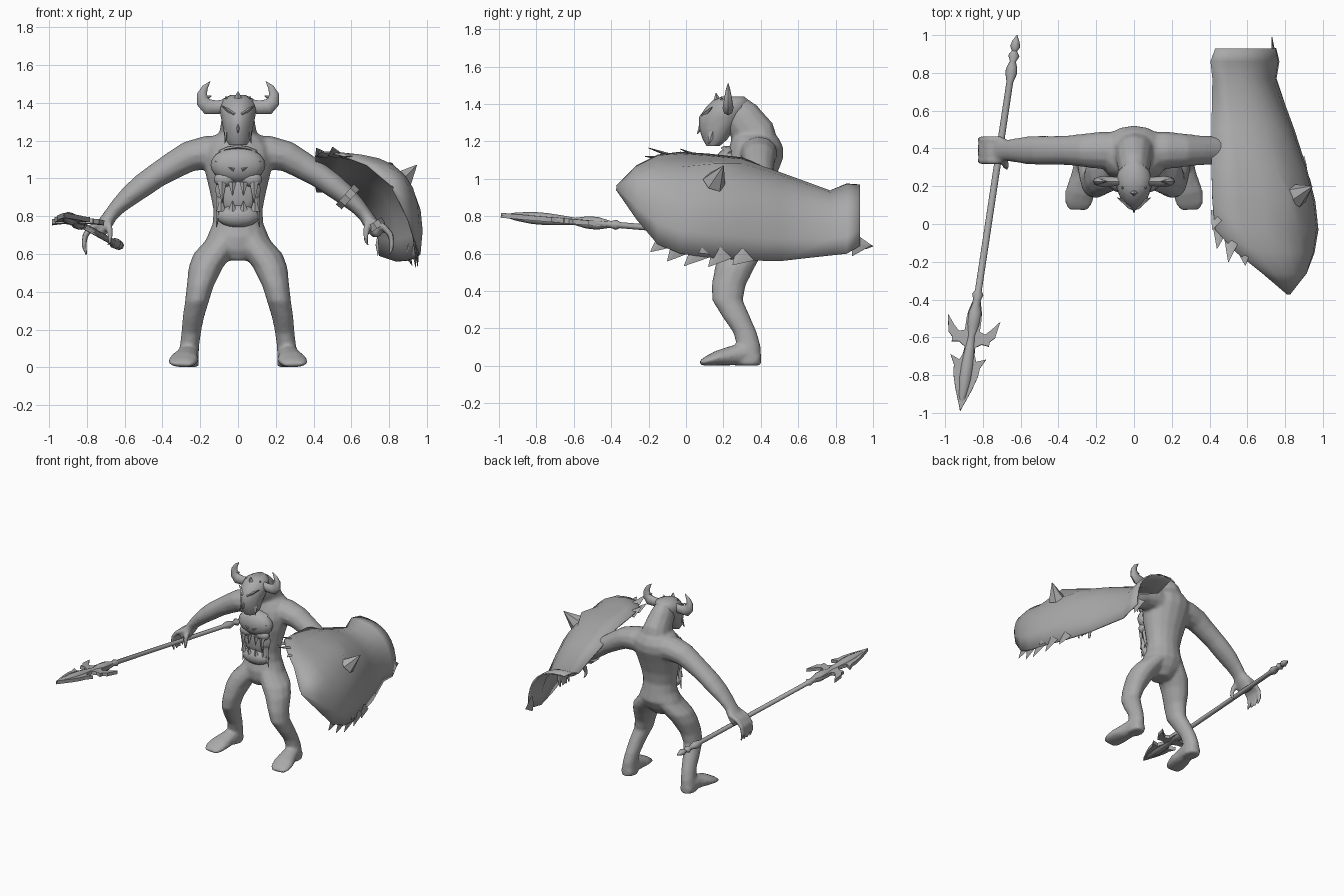
import bpy, bmesh, math
from mathutils import Vector

grey = bpy.data.materials.new("stone grey")
grey.diffuse_color = (0.4, 0.4, 0.4, 1)


def finish(name, bm, angle=50):
    bmesh.ops.recalc_face_normals(bm, faces=bm.faces)
    me = bpy.data.meshes.new(name)
    bm.to_mesh(me)
    bm.free()
    me.materials.append(grey)
    ob = bpy.data.objects.new(name, me)
    bpy.context.collection.objects.link(ob)
    bpy.ops.object.select_all(action='DESELECT')
    ob.select_set(True)
    bpy.context.view_layer.objects.active = ob
    bpy.ops.object.shade_smooth_by_angle(angle=math.radians(angle))
    return ob


def loft(name, rings, sides=12, flat=False, ref=(0, 1, 0), angle=50):
    """Tube through rings (x, y, z, a, b); flat keeps every ring horizontal."""
    bm = bmesh.new()
    pts = [Vector(r[:3]) for r in rings]
    loops = []
    for i, r in enumerate(rings):
        t = Vector((0, 0, 1)) if flat else (pts[min(i + 1, len(pts) - 1)] - pts[max(i - 1, 0)]).normalized()
        u = Vector((1, 0, 0) if flat else ref)
        u = (u - t * u.dot(t)).normalized()
        v = t.cross(u)
        loops.append([bm.verts.new(pts[i] + u * r[3] * math.cos(k * math.tau / sides)
                                   + v * r[4] * math.sin(k * math.tau / sides)) for k in range(sides)])
    for p, q in zip(loops, loops[1:]):
        for k in range(sides):
            n = (k + 1) % sides
            bm.faces.new((p[k], p[n], q[n], q[k]))
    bm.faces.new(loops[0])
    bm.faces.new(loops[-1])
    return finish(name, bm, angle)


def spike(name, base, tip, a, b, sides=4, ref=(0, 1, 0)):
    loft(name, [(*base, a, b), (*tip, 0.002, 0.002)], sides, ref=ref)


def blob(name, loc, size, seg=12, rings=8):
    bm = bmesh.new()
    bmesh.ops.create_uvsphere(bm, u_segments=seg, v_segments=rings, radius=1)
    for v in bm.verts:
        v.co = Vector([c * s + l for c, s, l in zip(v.co, size, loc)])
    finish(name, bm, 60)


# Torso with hunched back, and neck
skin = []
torso = [(.565, .30, .06, .07), (.62, .31, .14, .11), (.69, .325, .165, .13), (.76, .33, .135, .115),
         (.83, .33, .13, .105), (.92, .335, .148, .115), (1.02, .345, .172, .14), (1.11, .365, .19, .155),
         (1.17, .375, .185, .145), (1.22, .37, .135, .125), (1.25, .36, .08, .08)]
skin.append(loft("torso", [(0, y, z, a, b) for z, y, a, b in torso], 16, True))
skin.append(loft("neck", [(0, .41, 1.13, .14, .1), (0, .365, 1.24, .1, .115), (0, .295, 1.33, .085, .105),
                          (0, .25, 1.38, .07, .085)], ref=(1, 0, 0)))

# Head, narrowing towards the face
head = [(1.175, .145, .05, .035), (1.21, .155, .075, .065), (1.27, .165, .082, .095), (1.33, .19, .092, .12),
        (1.38, .22, .097, .115), (1.42, .24, .08, .095), (1.44, .25, .04, .06)]
face = loft("head", [(0, y, z, a, b) for z, y, a, b in head], 12, True)
for v in face.data.vertices:
    v.co.x *= 1 - max(0, .18 - v.co.y) * 2.5
spike("nose", (0, .10, 1.31), (0, .06, 1.24), .02, .025, 4, (1, 0, 0))
spike("crest", (0, .17, 1.40), (0, .16, 1.458), .035, .03, 4, (1, 0, 0))

for s in (-1, 1):
    side = "right" if s < 0 else "left"
    # Face details and curled horns
    spike(side + "_brow", (s * .015, .095, 1.335), (s * .09, .14, 1.385), .02, .016)
    spike(side + "_cheek", (s * .055, .15, 1.27), (s * .07, .12, 1.185), .03, .015)
    spike(side + "_crown", (s * .05, .2, 1.39), (s * .065, .19, 1.435), .03, .02)
    horn = [(.06, 1.385, .035), (.11, 1.375, .036), (.16, 1.378, .042), (.185, 1.405, .036),
            (.19, 1.445, .026), (.175, 1.48, .016), (.148, 1.512, .002)]
    loft(side + "_horn", [(s * x, .225, z, r * .7, r) for x, z, r in horn], 8)
    spike(side + "_horn_barb", (s * .185, .225, 1.42), (s * .14, .225, 1.435), .018, .02)

    # Legs bent at the knee
    leg = [(.055, .325, .72, .08, .105), (.085, .312, .66, .098, .118), (.13, .29, .60, .107, .118),
           (.17, .262, .53, .092, .108), (.2, .228, .43, .072, .092), (.217, .222, .35, .064, .083),
           (.237, .27, .26, .057, .075), (.248, .315, .18, .052, .064), (.257, .335, .11, .052, .064),
           (.262, .335, .05, .055, .068), (.262, .335, .002, .056, .07)]
    skin.append(loft(side + "_leg", [(s * r[0], *r[1:]) for r in leg], 12, True))
    foot = [(.262, .39, .03, .045, .028), (.262, .32, .068, .057, .066), (.272, .25, .055, .064, .055),
            (.285, .17, .042, .08, .042), (.296, .11, .026, .076, .026), (.298, .076, .014, .055, .014)]
    skin.append(loft(side + "_foot", [(s * r[0], *r[1:]) for r in foot], 10, ref=(1, 0, 0)))

    # Arms, curled fingers and thumbs
    arm = [(.08, 1.13, .1, .1), (.17, 1.135, .1, .09), (.26, 1.115, .09, .082), (.34, 1.07, .08, .074),
           (.43, 1.015, .077, .066), (.50, .965, .078, .064), (.57, .91, .074, .056), (.63, .855, .064, .045),
           (.67, .81, .058, .038), (.70, .765, .07, .04), (.73, .715, .072, .034), (.738, .69, .05, .02)]
    skin.append(loft(side + "_arm", [(s * x, .39, z, a, b) for x, z, a, b in arm]))
    for k in range(4):
        y = .335 + k * .037
        f = [(.70, .775, .018), (.77, .745, .019), (.808, .70, .018), (.815, .645, .015), (.80, .59, .008)]
        skin.append(loft(f"{side}_finger_{k}", [(s * x, y, z, r + .003, r) for x, z, r in f], 6))
    skin.append(loft(side + "_thumb", [(s * .69, .36, .78, .025, .022), (s * .678, .31, .73, .022, .02),
                                       (s * .675, .30, .68, .018, .016), (s * .69, .315, .635, .007, .007)], 6))

# Fuse the limbs, torso and neck into one smooth skin
bpy.ops.object.select_all(action='DESELECT')
for ob in skin:
    ob.select_set(True)
body = bpy.context.view_layer.objects.active = skin[0]
bpy.ops.object.join()
body.name = "body"
remesh = body.modifiers.new("fuse", 'REMESH')
remesh.mode, remesh.voxel_size, remesh.use_smooth_shade = 'VOXEL', .011, True
relax = body.modifiers.new("relax", 'SMOOTH')
relax.factor, relax.iterations = .5, 6

# Fanged breastplate: dome, brows, cheeks, jaw and teeth
blob("breastplate_dome", (0, .225, 1.07), (.145, .072, .095), 16, 10)
blob("breastplate_middle", (0, .24, .94), (.12, .045, .14))
blob("breastplate_jaw", (0, .225, .80), (.115, .055, .06))
loft("plate_collar", [(x, .215 + x * x * 4, 1.165 - x * x * 3, .03, .012)
                      for x in (-.09, -.05, 0, .05, .09)], 6)
for s in (-1, 1):
    blob("breastplate_cheek", (s * .07, .21, .995), (.058, .035, .04))
    spike("breastplate_brow", (s * .02, .165, 1.045), (s * .12, .19, 1.09), .018, .016)
    spike("breastplate_rim", (s * .09, .22, .90), (s * .115, .225, .74), .025, .025)
    for x, w, drop in ((.03, .022, .07), (.085, .024, .11)):
        spike("upper_fang", (s * x, .185, .98), (s * x, .18, .98 - drop), .012, w)
    for x, h in ((.03, .055), (.09, .085)):
        spike("lower_fang", (s * x, .18 + x * .25, .825), (s * x, .175 + x * .25, .825 + h), .012, .024)

# Spear: shaft with bulges, core and flat barbed blade
rear, tip = Vector((-.62, 1.0, .64)), Vector((-.92, -.99, .805))
spear = [(0, .002), (.03, .018), (.06, .027), (.085, .014), (.11, .03), (.14, .016), (.17, .027), (.2, .032),
         (.25, .018), (1.36, .018), (1.38, .03), (1.41, .02), (1.48, .038), (1.54, .036), (1.6, .022),
         (1.66, .028), (1.75, .036), (1.83, .036), (1.92, .024), (2.0, .002)]
loft("spear_shaft", [(*rear.lerp(tip, d / 2), r, r * .9) for d, r in spear], 8, ref=(1, 0, 0))
half = [(0, 0), (.12, .045), (.19, .065), (.24, .07), (.29, .095), (.27, .045), (.32, .025), (.345, .03),
        (.365, .06), (.36, .10), (.385, .1), (.41, .125), (.5, .14), (.45, .10), (.42, .07), (.43, .04),
        (.50, .04), (.58, .02)]
along = (rear - tip).normalized()
across = along.cross(Vector((0, 0, 1))).normalized()
up = across.cross(along)
bm = bmesh.new()
outline = half + [(d, -w) for d, w in half[:0:-1]]
plate = bm.faces.new([bm.verts.new(tip + along * d + across * w - up * .013) for d, w in outline])
ext = bmesh.ops.extrude_face_region(bm, geom=[plate])
bmesh.ops.translate(bm, vec=up * .026, verts=[g for g in ext["geom"] if isinstance(g, bmesh.types.BMVert)])
finish("spear_blade", bm, 30)

# Hide shield: bowed sheet swept front to back (y, upper edge, bow control, lower edge in xz)
sections = [(.93, (.43, .965), (.75, .98), (.748, .642)), (.86, (.405, .97), (.76, .985), (.765, .60)),
            (.77, (.415, .93), (.75, .97), (.75, .59)), (.5, (.41, 1.03), (.89, 1.07), (.84, .56)),
            (.3, (.41, 1.11), (.99, 1.11), (.895, .565)), (.12, (.415, 1.13), (1.04, 1.12), (.942, .58)),
            (-.03, (.43, 1.14), (1.05, 1.13), (.96, .60)), (-.15, (.54, 1.125), (1.02, 1.14), (.94, .65)),
            (-.26, (.68, 1.07), (.96, 1.07), (.90, .78)), (-.37, (.81, .96), (.83, .96), (.82, .94))]
N = 8


def bow(sec, t):
    y, a, c, b = sec
    p = [(1 - t) ** 2 * a[i] + 2 * t * (1 - t) * c[i] + t * t * b[i] for i in (0, 1)]
    return Vector((p[0], y, p[1]))


bm = bmesh.new()
grid = [[bm.verts.new(bow(s, k / N)) for k in range(N + 1)] for s in sections]
grid[5][3].co += Vector((.03, .04, .03))
for p, q in zip(grid, grid[1:]):
    for k in range(N):
        bm.faces.new((p[k], p[k + 1], q[k + 1], q[k]))
shield = finish("hide_shield", bm, 45)
mod = shield.modifiers.new("thickness", 'SOLIDIFY')
mod.thickness, mod.offset = .01, 0

# Ragged hide tufts along the edges, and one broad thorn
upper = [((.45, .06, 1.12), (.415, -.03, 1.16)), ((.46, -.01, 1.12), (.44, -.13, 1.14)),
         ((.52, -.07, 1.12), (.50, -.20, 1.165)), ((.58, -.12, 1.11), (.59, -.22, 1.12))]
lower = [((.935, -.09, .69), (.935, -.19, .61)), ((.95, -.02, .65), (.94, -.10, .56)),
         ((.945, .09, .63), (.95, -.01, .535)), ((.93, .2, .62), (.94, .12, .53)),
         ((.90, .32, .61), (.92, .25, .54)), ((.74, .89, .65), (.73, .99, .645))]
for base, end in upper:
    spike("upper_tuft", base, end, .045, .012, 4, (1, 0, 0))
for base, end in lower:
    spike("lower_tuft", base, end, .012, .065, 4, (1, 0, 0))
spike("thorn", (.86, .15, .98), (.945, .2, 1.07), .065, .065, 6)

# Shield straps round the left forearm and hand
loft("forearm_strap", [(.565, .39, .915, .09, .075), (.595, .39, .888, .09, .073)], 10, angle=30)
loft("hand_strap", [(.715, .39, .765, .085, .055), (.735, .39, .735, .085, .055)], 10, angle=30)
